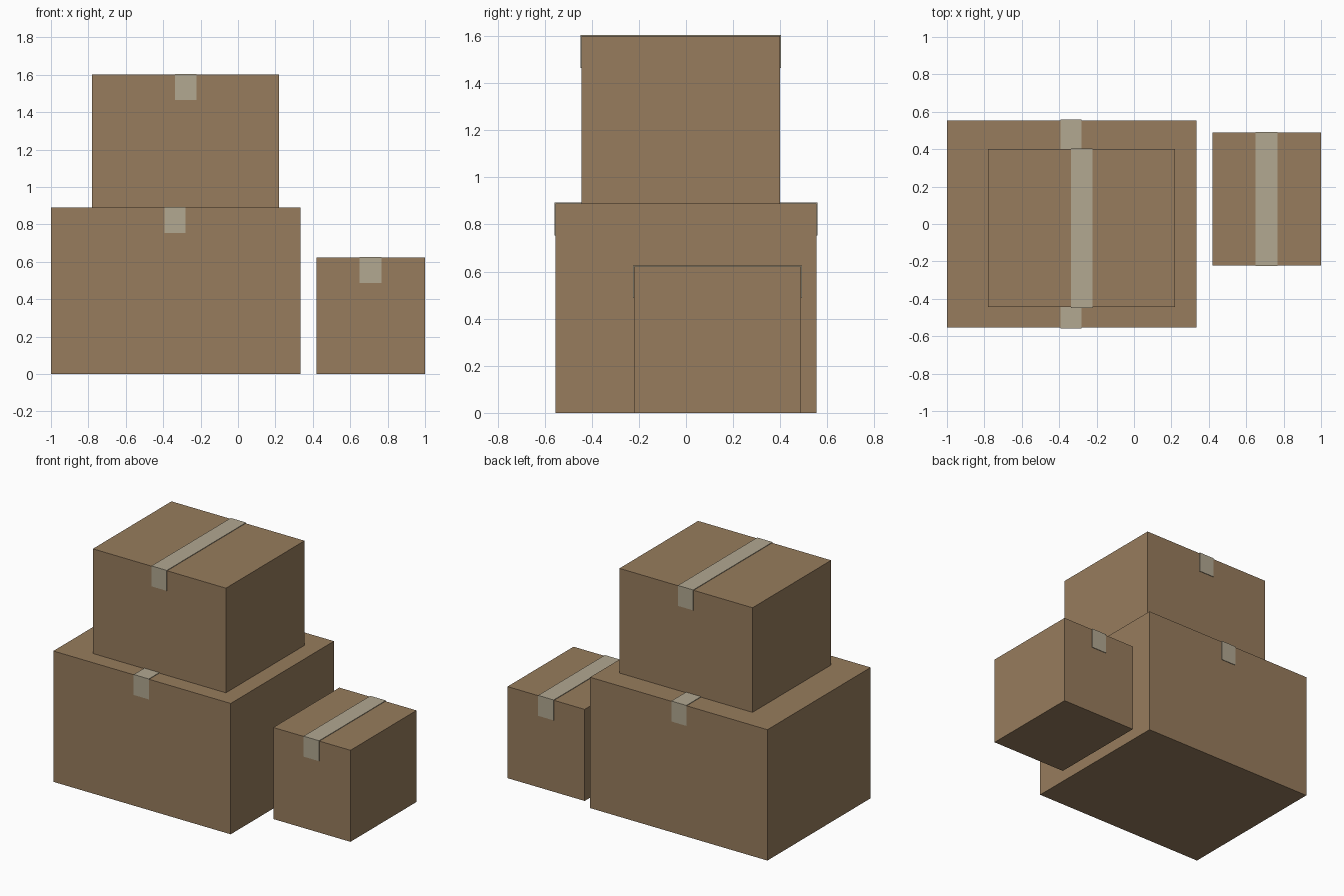
import bpy
import bmesh

cube = bpy.data.objects.get("Cube")
if cube:
    bpy.data.objects.remove(cube, do_unlink=True)


def make_material(name, colour):
    mat = bpy.data.materials.new(name)
    mat.use_nodes = True
    mat.diffuse_color = (*colour, 1)
    shader = next(n for n in mat.node_tree.nodes if n.type == "BSDF_PRINCIPLED")
    shader.inputs["Base Color"].default_value = (*colour, 1)
    shader.inputs["Roughness"].default_value = 0.9
    return mat


cardboard = make_material("cardboard brown", (0.309, 0.202, 0.109))
tape_beige = make_material("tape beige", (0.445, 0.392, 0.283))

TAPE_THICK = 0.004
TAPE_DROP = 0.135


def add_object(name, bm, mat):
    bmesh.ops.recalc_face_normals(bm, faces=bm.faces)
    mesh = bpy.data.meshes.new(name)
    bm.to_mesh(mesh)
    bm.free()
    mesh.materials.append(mat)
    obj = bpy.data.objects.new(name, mesh)
    bpy.context.collection.objects.link(obj)
    return obj


def make_box(name, x, y, z):
    """Closed carton spanning the given ranges."""
    bm = bmesh.new()
    bmesh.ops.create_cube(bm, size=1)
    for v in bm.verts:
        v.co = [r[0] if c < 0 else r[1] for c, r in zip(v.co, (x, y, z))]
    return add_object(name, bm, cardboard)


def make_tape(name, x, y, top):
    """Strip folded over the top and down the front and back."""
    t, low = TAPE_THICK, top - TAPE_DROP
    outline = [(y[0] - t, low), (y[0] - t, top + t), (y[1] + t, top + t),
               (y[1] + t, low), (y[1], low), (y[1], top), (y[0], top), (y[0], low)]
    bm = bmesh.new()
    face = bm.faces.new([bm.verts.new((x[0], py, pz)) for py, pz in outline])
    side = bmesh.ops.extrude_face_region(bm, geom=[face])["geom"]
    moved = [g for g in side if isinstance(g, bmesh.types.BMVert)]
    bmesh.ops.translate(bm, vec=(x[1] - x[0], 0, 0), verts=moved)
    return add_object(name, bm, tape_beige)


# Name, x, y and z ranges of each carton, then the x range of its tape
cartons = [
    ("large_box", (-1, 0.333), (-0.554, 0.554), (0, 0.889), (-0.393, -0.28)),
    ("top_box", (-0.78, 0.22), (-0.444, 0.4), (0.889, 1.6), (-0.337, -0.222)),
    ("small_box", (0.42, 1), (-0.221, 0.488), (0, 0.622), (0.65, 0.767)),
]
for name, x, y, z, strip in cartons:
    make_box(name, x, y, z)
    make_tape(name + "_tape", strip, y, z[1])
